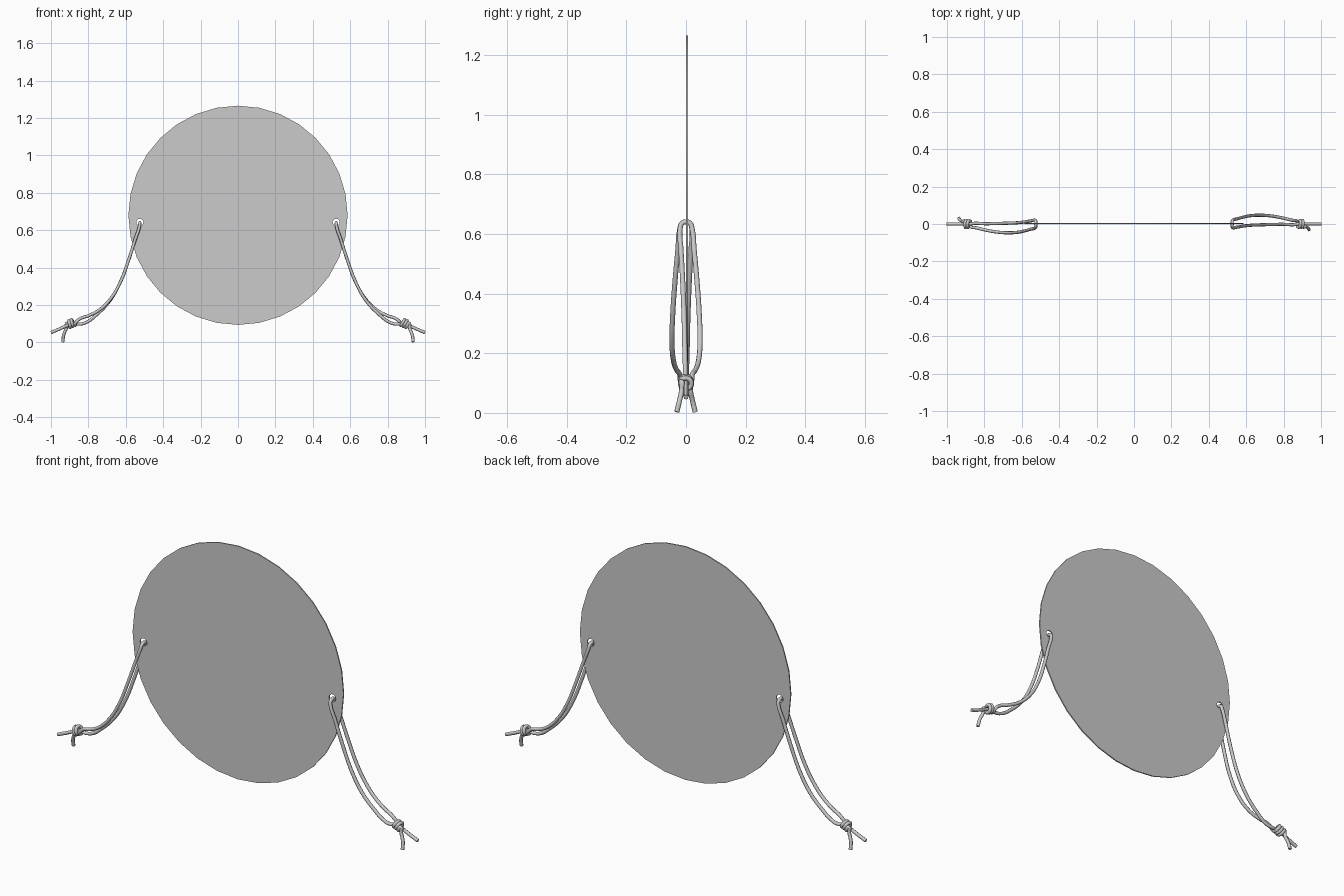
import bpy
import math
from mathutils import Vector

cube = bpy.data.objects.get("Cube")
if cube:
    bpy.data.objects.remove(cube, do_unlink=True)

DISC_R, DISC_Z = 0.586, 0.68
HOLE_X, HOLE_Z, HOLE_R = 0.525, 0.643, 0.019
ROPE_R = 0.0085


def curve_object(name, dims):
    data = bpy.data.curves.new(name, "CURVE")
    data.dimensions = dims
    obj = bpy.data.objects.new(name, data)
    bpy.context.collection.objects.link(obj)
    return obj


def to_mesh(obj):
    bpy.ops.object.select_all(action="DESELECT")
    obj.select_set(True)
    bpy.context.view_layer.objects.active = obj
    bpy.ops.object.convert(target="MESH")
    return bpy.context.view_layer.objects.active


def add_ring(data, cx, cy, radius, sides):
    spline = data.splines.new("POLY")
    spline.points.add(sides - 1)
    for i, p in enumerate(spline.points):
        a = math.tau * i / sides
        p.co = (cx + radius * math.sin(a), cy + radius * math.cos(a), 0, 1)
    spline.use_cyclic_u = True


# Thin upright disc with a cord hole near each side
disc = curve_object("disc", "2D")
disc.data.fill_mode = "BOTH"
disc.data.extrude = 0.003
add_ring(disc.data, 0, 0, DISC_R, 32)
for side in (-1, 1):
    add_ring(disc.data, side * HOLE_X, HOLE_Z - DISC_Z, HOLE_R, 16)
disc.rotation_euler.x = math.pi / 2
disc.location = (0, 0.003, DISC_Z)
to_mesh(disc)

# Cord path: straight tail, front strand, loop through the hole, back strand
front_strand = [
    (1.0, 0, 0.053), (0.955, 0, 0.072), (0.91, 0, 0.092), (0.88, 0, 0.102),
    (0.85, -0.004, 0.098), (0.81, -0.002, 0.108), (0.76, -0.002, 0.145),
    (0.69, -0.004, 0.217), (0.635, -0.006, 0.31), (0.585, -0.011, 0.44),
    (0.55, -0.017, 0.55), (0.528, -0.020, 0.615),
]
hole_loop = [(0.525, -0.014, 0.635), (0.525, 0, 0.641), (0.525, 0.014, 0.635)]
back_strand = [
    (0.528, 0.021, 0.615), (0.55, 0.027, 0.55), (0.585, 0.037, 0.44),
    (0.63, 0.045, 0.32), (0.68, 0.047, 0.235), (0.74, 0.042, 0.175),
    (0.80, 0.031, 0.143), (0.845, 0.020, 0.127),
]
tail = [(0.918, -0.015, 0.075), (0.932, -0.022, 0.04), (0.936, -0.031, 0.003)]


def knot_coil(centre, axis, radius, length, turns, steps=8):
    """Points winding round the straight tail to form the knot."""
    axis = Vector(axis).normalized()
    u = Vector((0, 1, 0))
    v = axis.cross(u)
    count = int(turns * steps)
    points = []
    for i in range(count + 1):
        a = math.tau * i / steps + 0.6
        along = axis * length * (i / count - 0.5)
        points.append(Vector(centre) + along + radius * (u * math.cos(a) - v * math.sin(a)))
    return points


coil = knot_coil((0.892, 0, 0.102), (1, 0, -0.4), 0.018, 0.036, 2.5)
path = front_strand + hole_loop + back_strand + coil + tail


def make_cord(name, turn):
    obj = curve_object(name, "3D")
    obj.data.bevel_depth = ROPE_R
    obj.data.bevel_resolution = 2
    obj.data.resolution_u = 5
    obj.data.use_fill_caps = True
    spline = obj.data.splines.new("BEZIER")
    spline.bezier_points.add(len(path) - 1)
    for bp, co in zip(spline.bezier_points, path):
        x, y, z = co
        bp.co = (turn * x, turn * y, z)
        bp.handle_left_type = bp.handle_right_type = "AUTO"
    to_mesh(obj)
    bpy.ops.object.shade_smooth_by_angle(angle=math.radians(50))


# The two cords are half-turn copies of each other
make_cord("left_cord", 1)
make_cord("right_cord", -1)
